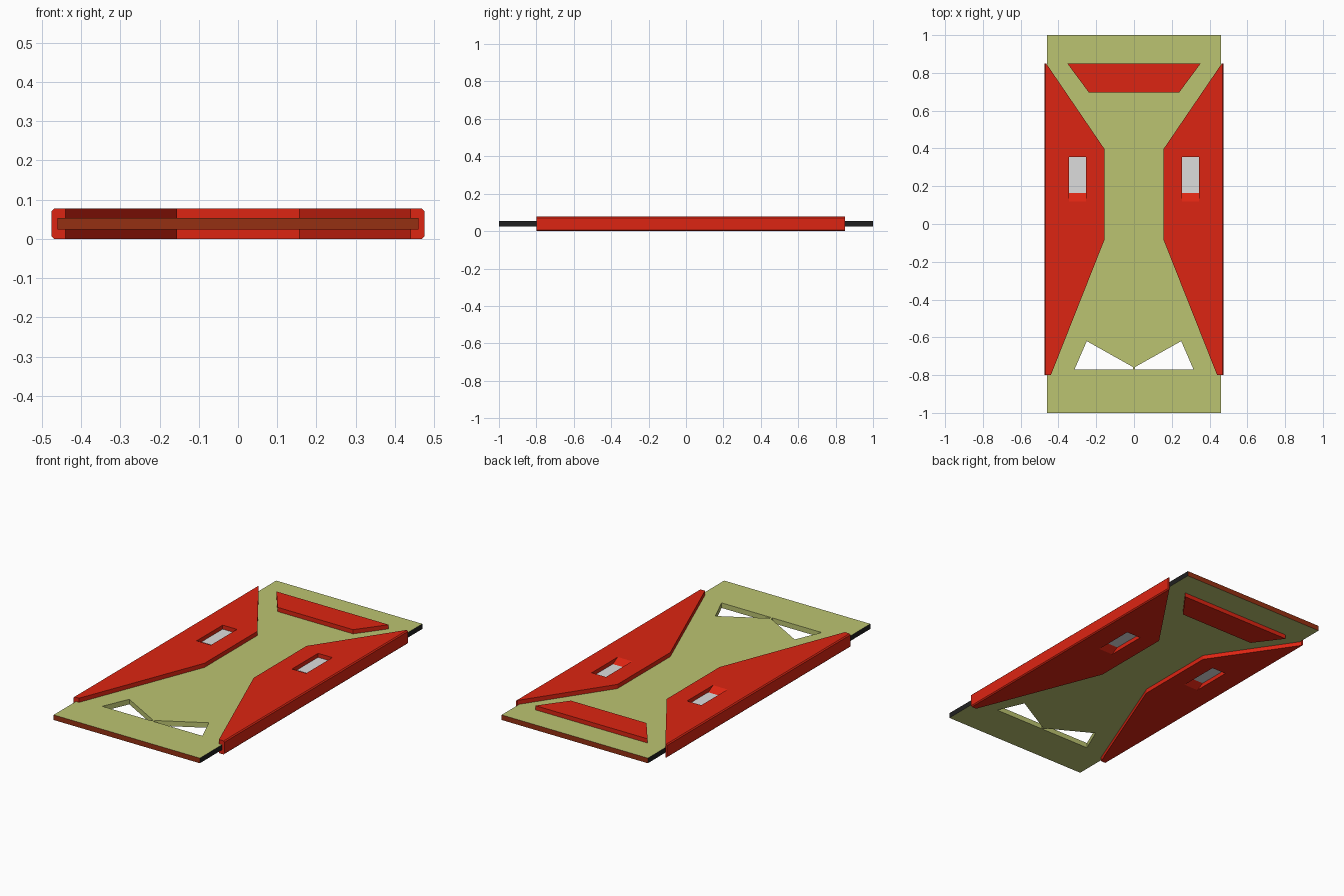
import bpy
import bmesh
from mathutils import Vector

if "Cube" in bpy.data.objects:
    bpy.data.objects.remove(bpy.data.objects["Cube"], do_unlink=True)


def material(name, rgb):
    m = bpy.data.materials.new(name)
    m.use_nodes = True
    m.diffuse_color = (*rgb, 1)
    m.node_tree.nodes["Principled BSDF"].inputs["Base Color"].default_value = (*rgb, 1)
    return m


RED = material("red", (0.72, 0.018, 0.006))
OLIVE = material("olive", (0.50, 0.55, 0.165))
BROWN = material("rust brown", (0.30, 0.03, 0.006))
BLACK = material("black", (0.014, 0.014, 0.014))
GREY = material("light grey", (0.72, 0.72, 0.72))

TOP, PLATE_LOW, PLATE_HIGH = 0.077, 0.024, 0.053
HALF_WIDTH = 0.46


def prism(name, points, direction, mats, bevel_rule=None):
    """Extrude a closed outline along a direction."""
    bm = bmesh.new()
    face = bm.faces.new([bm.verts.new(p) for p in points])
    ext = bmesh.ops.extrude_face_region(bm, geom=[face])
    moved = [g for g in ext["geom"] if isinstance(g, bmesh.types.BMVert)]
    bmesh.ops.translate(bm, verts=moved, vec=Vector(direction))
    bmesh.ops.recalc_face_normals(bm, faces=bm.faces[:])
    if bevel_rule:
        edges = [e for e in bm.edges if bevel_rule(e)]
        bmesh.ops.bevel(bm, geom=edges, offset=0.006, segments=1, affect='EDGES')
    mesh = bpy.data.meshes.new(name)
    bm.to_mesh(mesh)
    bm.free()
    for m in mats:
        mesh.materials.append(m)
    obj = bpy.data.objects.new(name, mesh)
    bpy.context.collection.objects.link(obj)
    return obj


def slab(name, outline, low, high, mats, bevel_rule=None):
    return prism(name, [(x, y, low) for x, y in outline], (0, 0, high - low), mats, bevel_rule)


def cut(obj, cutter):
    """Subtract a cutter, apply the result and remove the cutter."""
    cutter.hide_render = True
    mod = obj.modifiers.new("cut", 'BOOLEAN')
    mod.operation = 'DIFFERENCE'
    mod.solver = 'EXACT'
    mod.object = cutter
    bpy.context.view_layer.objects.active = obj
    bpy.ops.object.modifier_apply(modifier=mod.name)
    bpy.data.objects.remove(cutter, do_unlink=True)


def flip(points, s):
    return [(s * p[0], *p[1:]) for p in points]


def rectangle(x0, x1, y0, y1):
    return [(x0, y0), (x1, y0), (x1, y1), (x0, y1)]


# Thin base plate with two triangular windows near the front
plate = slab("base_plate", rectangle(-HALF_WIDTH, HALF_WIDTH, -1, 1),
             PLATE_LOW, PLATE_HIGH, [OLIVE, BROWN, BLACK])
window = [(0.006, -0.77), (0.315, -0.77), (0.25, -0.62), (0.006, -0.757)]
for s in (1, -1):
    cut(plate, slab("window_cutter", flip(window, s), -0.1, 0.2, [OLIVE]))

# Rust coloured ends and black sides
for f in plate.data.polygons:
    if abs(f.center.y) > 0.995:
        f.material_index = 1
    elif abs(f.center.x) > HALF_WIDTH - 0.002:
        f.material_index = 2
    else:
        f.material_index = 0

# Side panels, each with a slot that has a sloped front wall
panel = [(0.475, 0.85), (0.465, 0.85), (0.155, 0.395),
         (0.155, -0.08), (0.44, -0.80), (0.475, -0.80)]
ramp = [(0.10, TOP + 0.011), (0.165, PLATE_HIGH), (0.165, PLATE_LOW),
        (0.10, -0.011), (0.355, -0.011), (0.355, TOP + 0.011)]
X0, X1 = 0.255, 0.345


def long_outer_edge(e):
    return all(abs(v.co.x) > 0.47 for v in e.verts) and e.calc_length() > 1


for s, side in ((1, "left"), (-1, "right")):
    body = slab(side + "_side_panel", flip(panel, s), 0, TOP, [RED], long_outer_edge)
    slot = prism("slot_cutter", [(s * X0, y, z) for y, z in ramp],
                 (s * (X1 - X0), 0, 0), [RED])
    cut(body, slot)
    # Grey inlay filling the slot on both faces of the plate
    slot_floor = flip(rectangle(X0, X1, 0.165, 0.355), s)
    slab(side + "_upper_inlay", slot_floor, PLATE_HIGH - 0.004, PLATE_HIGH + 0.001, [GREY])
    slab(side + "_lower_inlay", slot_floor, PLATE_LOW - 0.001, PLATE_LOW + 0.004, [GREY])

# Trapezoid bar near the back, standing out above and below the plate
bar = [(-0.353, 0.85), (0.353, 0.85), (0.238, 0.695), (-0.238, 0.695)]
slab("back_bar", bar, 0, TOP, [RED])
